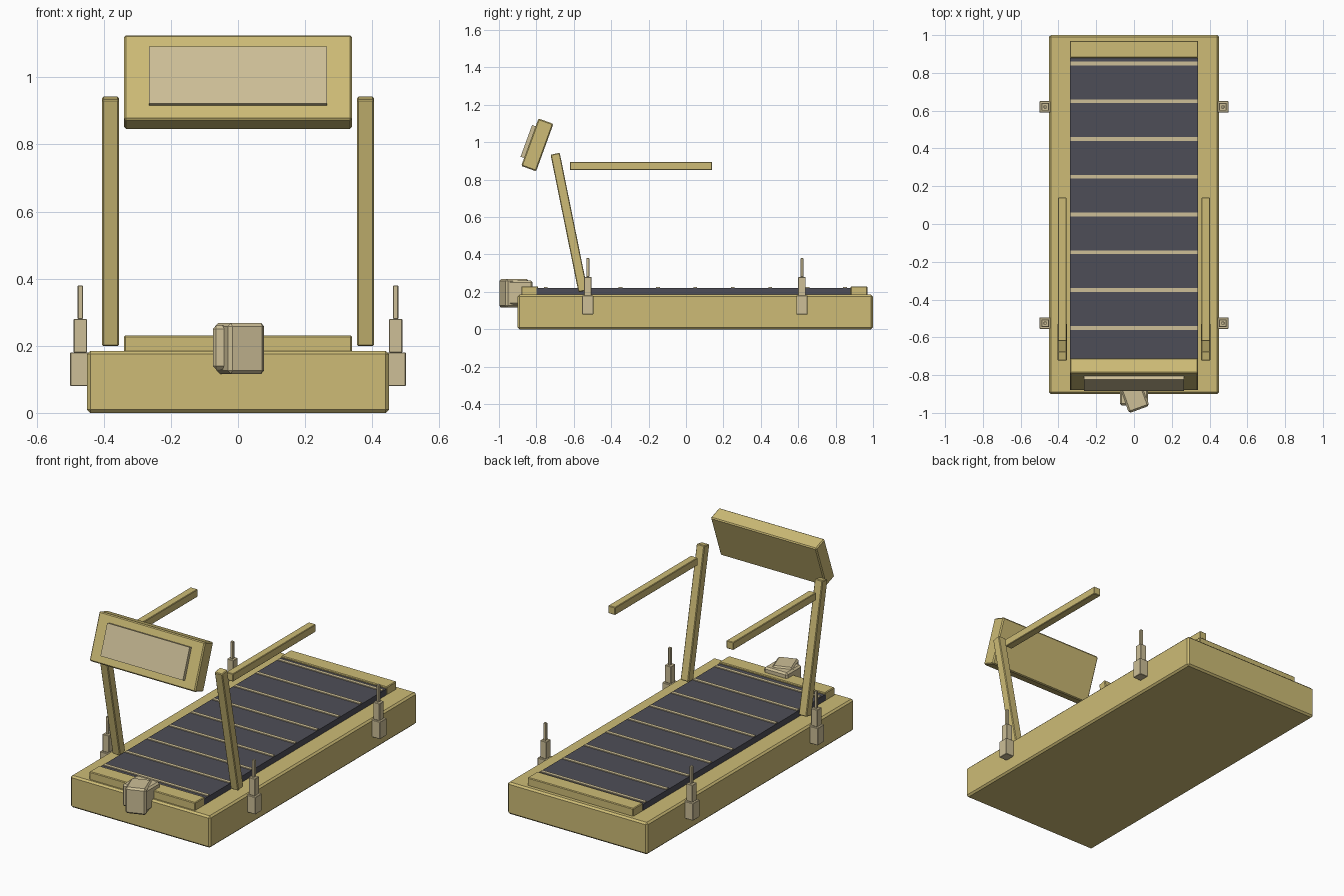
import bpy
import bmesh
from math import radians
from mathutils import Matrix

cube = bpy.data.objects.get("Cube")
if cube:
    bpy.data.objects.remove(cube, do_unlink=True)


def material(name, rgb):
    m = bpy.data.materials.new(name)
    m.use_nodes = True
    m.diffuse_color = (*rgb, 1)
    m.node_tree.nodes["Principled BSDF"].inputs["Base Color"].default_value = (*rgb, 1)
    return m


GOLD = material("golden tan", (0.61, 0.50, 0.18))
PALE = material("pale tan", (0.61, 0.52, 0.31))
DARK = material("dark belt grey", (0.076, 0.076, 0.095))


def box(name, center, size, mat, bevel=0.0, rot=(0, 0, 0), segments=1):
    """Box of a given size, with an optional bevel and rotation in radians."""
    mesh = bpy.data.meshes.new(name)
    bm = bmesh.new()
    bmesh.ops.create_cube(bm, size=1, matrix=Matrix.Diagonal((*size, 1)))
    bm.to_mesh(mesh)
    bm.free()
    mesh.materials.append(mat)
    ob = bpy.data.objects.new(name, mesh)
    ob.location = center
    ob.rotation_euler = rot
    bpy.context.collection.objects.link(ob)
    if bevel:
        mod = ob.modifiers.new("bevel", 'BEVEL')
        mod.width = bevel
        mod.segments = segments
    return ob


# Deck, belt and end covers
box("base", (0, 0.05, 0.0925), (0.90, 1.90, 0.185), GOLD, 0.01)
box("belt", (0, 0.04, 0.19), (0.68, 1.68, 0.06), DARK)
box("front_cover", (0, -0.835, 0.195), (0.68, 0.09, 0.07), GOLD, 0.004)
box("rear_cover", (0, 0.925, 0.195), (0.68, 0.09, 0.07), GOLD, 0.004)

# Raised belt stripes
for i in range(9):
    box(f"belt_stripe_{i + 1}", (0, -0.75 + 0.2 * i, 0.22), (0.67, 0.02, 0.01), PALE)

# Console with raised screen
tilt = Matrix.Rotation(radians(-20), 4, 'X')
console = box("console", (0, -0.795, 0.986), (0.68, 0.085, 0.27), GOLD, 0.006,
              tilt.to_euler())
screen_at = console.location + tilt @ Matrix.Translation((0, -0.05, 0.0)).translation
box("screen", screen_at, (0.53, 0.025, 0.18), PALE, 0, tilt.to_euler())

# Uprights, handrails and stepped side supports
for side, s in (("left", 1), ("right", -1)):
    box(f"{side}_upright", (0.38 * s, -0.625, 0.571), (0.05, 0.05, 0.75), GOLD,
        0.004, (0.2, 0, 0))
    box(f"{side}_handrail", (0.38 * s, -0.24, 0.873), (0.045, 0.76, 0.045), GOLD, 0.003)
    for end, y in (("front", -0.525), ("rear", 0.62)):
        for part, width, z in (("foot", 0.06, 0.13), ("sleeve", 0.04, 0.23),
                               ("pin", 0.016, 0.33)):
            box(f"{end}_{side}_support_{part}", (0.47 * s, y, z),
                (width, width, 0.10), PALE, 0.002)

# Motor housing with a turned cover
box("motor_housing", (0, -0.89, 0.195), (0.15, 0.14, 0.13), PALE, 0.01)
box("motor_cover", (0.005, -0.92, 0.192), (0.115, 0.132, 0.152), PALE, 0.01,
    (0, 0, radians(20)))
